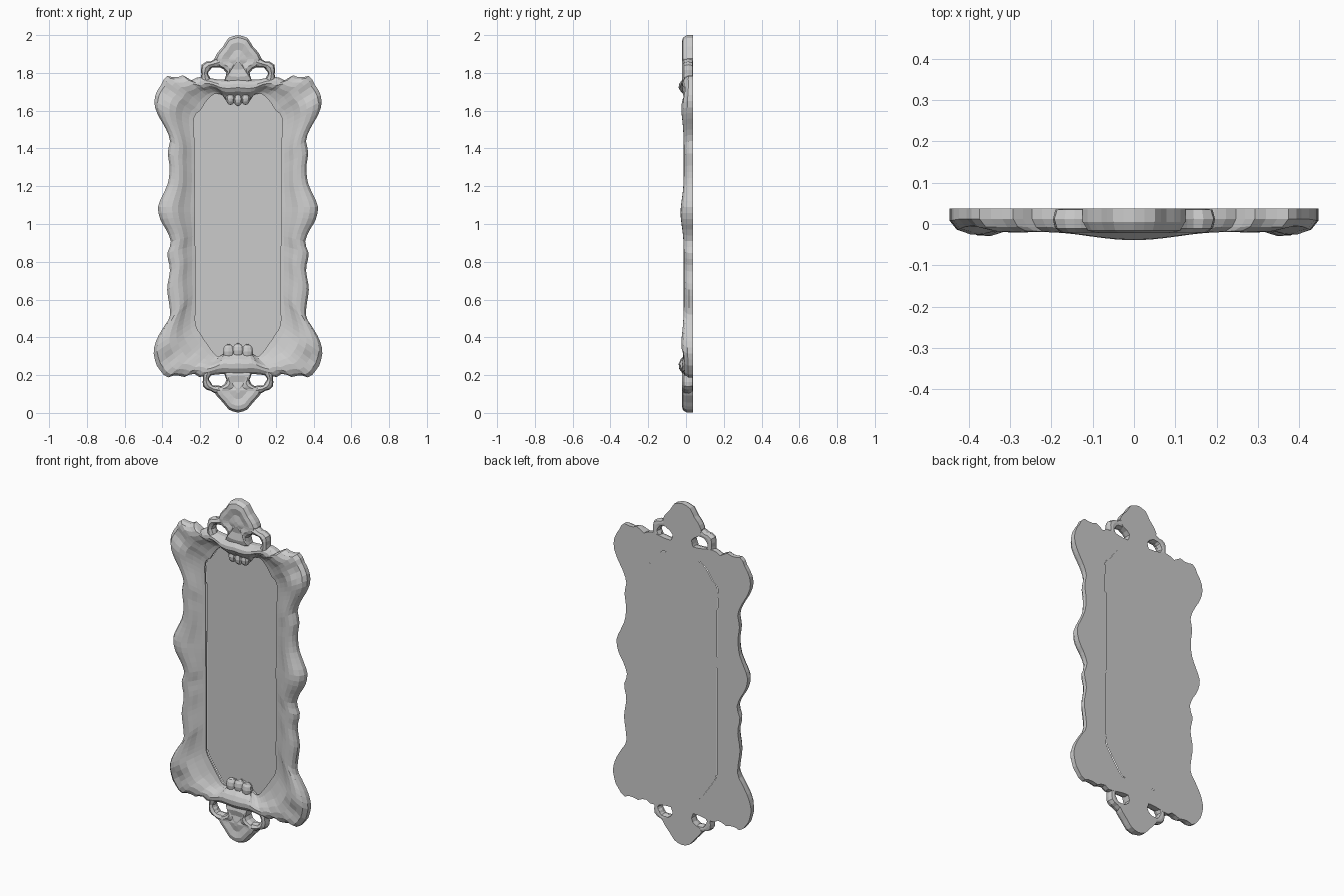
import bpy, bmesh, math
from mathutils import Vector

if "Cube" in bpy.data.objects:
    bpy.data.objects.remove(bpy.data.objects["Cube"], do_unlink=True)

BACK = 0.037
grey = bpy.data.materials.new("plain grey")
grey.use_nodes = True
colour = (0.6, 0.6, 0.6, 1)
grey.diffuse_color = colour
grey.node_tree.nodes["Principled BSDF"].inputs["Base Color"].default_value = colour


def finish(name, bm, mirror=False):
    bmesh.ops.remove_doubles(bm, verts=bm.verts, dist=0.0002)
    bmesh.ops.recalc_face_normals(bm, faces=bm.faces)
    mesh = bpy.data.meshes.new(name)
    bm.to_mesh(mesh)
    bm.free()
    mesh.materials.append(grey)
    obj = bpy.data.objects.new(name, mesh)
    bpy.context.collection.objects.link(obj)
    if mirror:
        obj.modifiers.new("Mirror", 'MIRROR').use_axis[0] = True
    return obj


def resample(points, count):
    """Even steps along a smooth line through the points."""
    pts = [Vector(p) for p in points]
    ext = [pts[0]] + pts + [pts[-1]]
    fine = []
    for a, b, c, d in zip(ext, ext[1:], ext[2:], ext[3:]):
        for k in range(8):
            t = k / 8
            fine.append(0.5 * (2 * b + (c - a) * t + (2 * a - 5 * b + 4 * c - d) * t ** 2
                               + (3 * b - a - 3 * c + d) * t ** 3))
    fine.append(pts[-1])
    dist = [0]
    for p, q in zip(fine, fine[1:]):
        dist.append(dist[-1] + (q - p).length)
    out, j = [], 0
    for i in range(count + 1):
        want = dist[-1] * i / count
        while j < len(fine) - 2 and dist[j + 1] < want:
            j += 1
        f = (want - dist[j]) / max(dist[j + 1] - dist[j], 1e-9)
        out.append(fine[j].lerp(fine[j + 1], min(f, 1)))
    return out


def bridge(bm, rows, closed=False):
    for r, s in zip(rows, rows[1:]):
        n = len(r)
        for i in range(n if closed else n - 1):
            k = (i + 1) % n
            bm.faces.new((r[i], r[k], s[k], s[i]))


# Frame outlines as (x, z): top rail, side, bottom rail
outer = [
    [(0, 1.77), (.1, 1.765), (.2, 1.78), (.25, 1.76), (.285, 1.787), (.33, 1.775), (.38, 1.782), (.405, 1.74)],
    [(.405, 1.74), (.435, 1.69), (.442, 1.63), (.42, 1.57), (.38, 1.5), (.36, 1.44), (.372, 1.38),
     (.362, 1.3), (.37, 1.22), (.4, 1.15), (.424, 1.09), (.41, 1.02), (.375, .96), (.355, .9),
     (.375, .84), (.36, .76), (.375, .66), (.365, .58), (.36, .51), (.39, .46), (.43, .39),
     (.447, .32), (.43, .25)],
    [(.43, .25), (.38, .19), (.33, .2), (.28, .19), (.24, .21), (.2, .19), (.1, .205), (0, .2)],
]
inner = [
    [(0, 1.645), (.03, 1.64), (.06, 1.65), (.08, 1.68), (.12, 1.69), (.16, 1.66), (.2, 1.6)],
    [(.2, 1.6), (.233, 1.56), (.23, 1.4), (.227, 1), (.225, .6), (.225, .47), (.2, .42)],
    [(.2, .42), (.16, .36), (.11, .3), (.07, .32), (.06, .35), (.03, .35), (0, .36)],
]
counts = (16, 48, 16)


def join(sections):
    line = []
    for section, n in zip(sections, counts):
        line += resample(section, n)[(1 if line else 0):]
    return line


def bump(d, width):
    return math.exp(-(d / width) ** 2)


def height(x, z):
    h = 0.049 + 0.017 * bump(z - 1.06, .1)
    for rail, corner in ((1.72, 1.66), (.26, .32)):
        h += 0.027 * bump(x, .16) * bump(z - rail, .15)
        h += 0.017 * bump(z - corner, .13) * bump(x - .4, .16)
    return h


# Carved frame: moulding section swept between the two outlines
outer_line, inner_line = join(outer), join(inner)
section = [(0, .2), (.12, .3), (.3, .55), (.46, .85), (.62, 1), (.78, .98), (.92, .8), (1, .45)]
bm = bmesh.new()
rows = []
for a, b in zip(inner_line, outer_line):
    row = [bm.verts.new((a.x, BACK, a.y))]
    for t, rise in section:
        p = a.lerp(b, t)
        y = BACK - rise * height(p.x, p.y)
        for cz in (1.69, .29):  # hollow of each corner shell
            y += 0.022 * bump((p - Vector((.365, cz))).length, .045)
        row.append(bm.verts.new((p.x, y, p.y)))
    row.append(bm.verts.new((b.x, BACK, b.y)))
    rows.append(row)
bridge(bm, rows)
for r, s in zip(rows, rows[1:]):
    bm.faces.new((r[0], s[0], s[-1], r[-1]))
finish("carved_frame", bm, True)

# Mirror glass: thin sheet filling the opening
bm = bmesh.new()
rows = [[bm.verts.new((side * p.x, .041, p.y)) for side in (-1, 1)] for p in inner_line]
bridge(bm, rows)
finish("mirror_glass", bm)


def crest(name, half, centre_z):
    """Domed ornament from a half outline."""
    line = resample(half, 16)
    loop = line + [Vector((-p.x, p.y)) for p in reversed(line)]
    bm = bmesh.new()
    rings = []
    for scale, y in ((1, BACK), (1, .005), (.9, -.016), (.7, -.022), (.4, -.014), (.12, -.02)):
        rings.append([bm.verts.new((p.x * scale, y, centre_z + (p.y - centre_z) * scale)) for p in loop])
    bridge(bm, rings, True)
    bm.faces.new(rings[0])
    bm.faces.new(rings[-1])
    finish(name, bm)


crest("top_crest", [(0, 2), (.05, 1.985), (.075, 1.945), (.11, 1.905), (.125, 1.865), (.1, 1.83),
                    (.07, 1.815), (.06, 1.79), (.075, 1.75), (0, 1.74)], 1.87)
crest("bottom_crest", [(0, .002), (.045, .015), (.08, .055), (.12, .1), (.125, .125), (.09, .14),
                       (.065, .16), (.062, .185), (.075, .22), (0, .23)], .12)


def scroll(name, path, radius):
    """Tapered flat-backed scroll around a pierced hole."""
    line = resample(path, 9)
    bm = bmesh.new()
    rings = []
    for i, p in enumerate(line):
        d = (line[min(i + 1, 9)] - line[max(i - 1, 0)]).normalized()
        r = radius * (0.85 + 0.2 * math.sin(i * 1.6))
        ring = []
        for k in range(8):
            a = math.tau * k / 8
            q = p + Vector((-d.y, d.x)) * r * math.cos(a)
            ring.append(bm.verts.new((q.x, min(BACK, .012 + .032 * math.sin(a)), q.y)))
        rings.append(ring)
    bridge(bm, rings, True)
    bm.faces.new(rings[0])
    bm.faces.new(rings[-1])
    finish(name, bm, True)


scroll("top_scrolls", [(.09, 1.86), (.13, 1.847), (.165, 1.835), (.177, 1.8), (.17, 1.76)], .026)
scroll("bottom_scrolls", [(.09, .12), (.13, .127), (.16, .145), (.17, .18), (.16, .215)], .023)


# Shell lobes at the middle of each rail
def lobe(name, x, z, rx, rz):
    bm = bmesh.new()
    bmesh.ops.create_uvsphere(bm, u_segments=10, v_segments=6, radius=1)
    for v in bm.verts:
        v.co = Vector((x + v.co.x * rx, .012 + v.co.y * .025, z + v.co.z * rz))
    finish(name, bm)


for side in (-1, 0, 1):
    lobe("bottom_shell_lobe", side * .05, .325 + (0 if side else .005), .032, .04)
    lobe("top_shell_lobe", side * .04, 1.665 - (0 if side else .005), .026, .035)
